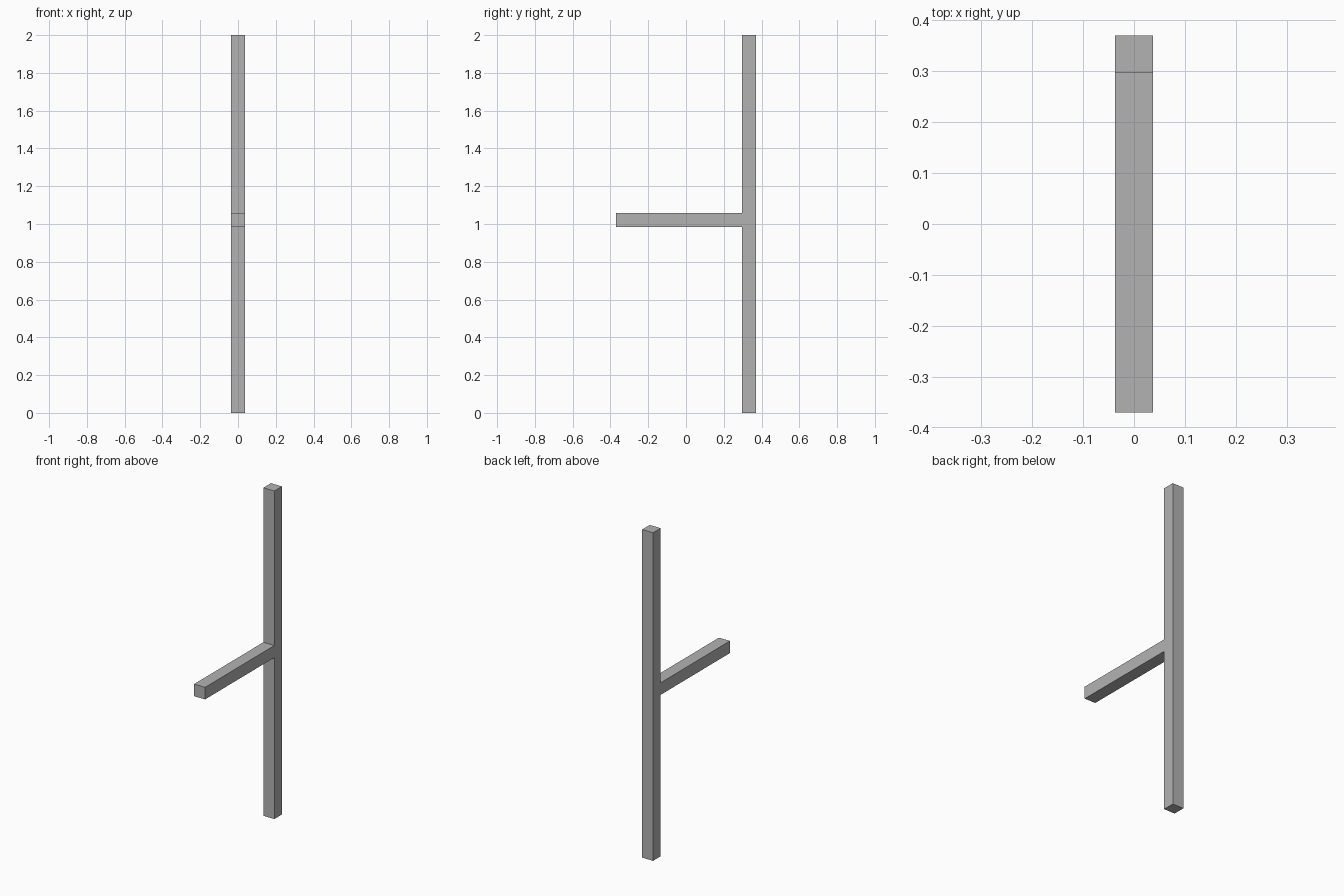
import bpy
import bmesh

# Remove the default cube
cube = bpy.data.objects.get("Cube")
if cube:
    bpy.data.objects.remove(cube, do_unlink=True)

# Plain grey material
grey = bpy.data.materials.new("plain_grey")
grey.use_nodes = True
colour = (0.45, 0.45, 0.45, 1.0)
grey.diffuse_color = colour
grey.node_tree.nodes["Principled BSDF"].inputs["Base Color"].default_value = colour

# Main sizes
WIDTH = 0.074
HEIGHT = 2.0
BACK = 0.37
POST_FRONT = BACK - 0.073
ARM_LOW, ARM_HIGH = 0.984, 1.058

# Side profile (y, z): upright post with one arm reaching forward
profile = [
    (BACK, 0), (BACK, HEIGHT), (POST_FRONT, HEIGHT),
    (POST_FRONT, ARM_HIGH), (-BACK, ARM_HIGH),
    (-BACK, ARM_LOW), (POST_FRONT, ARM_LOW), (POST_FRONT, 0),
]

# Extrude the profile across x into one clean solid
bm = bmesh.new()
side = bm.faces.new([bm.verts.new((-WIDTH / 2, y, z)) for y, z in profile])
result = bmesh.ops.extrude_face_region(bm, geom=[side], use_keep_orig=True)
moved = [v for v in result["geom"] if isinstance(v, bmesh.types.BMVert)]
bmesh.ops.translate(bm, vec=(WIDTH, 0, 0), verts=moved)
bmesh.ops.recalc_face_normals(bm, faces=bm.faces)

mesh = bpy.data.meshes.new("post_with_arm")
bm.to_mesh(mesh)
bm.free()
mesh.materials.append(grey)
post = bpy.data.objects.new("post_with_arm", mesh)
bpy.context.collection.objects.link(post)
